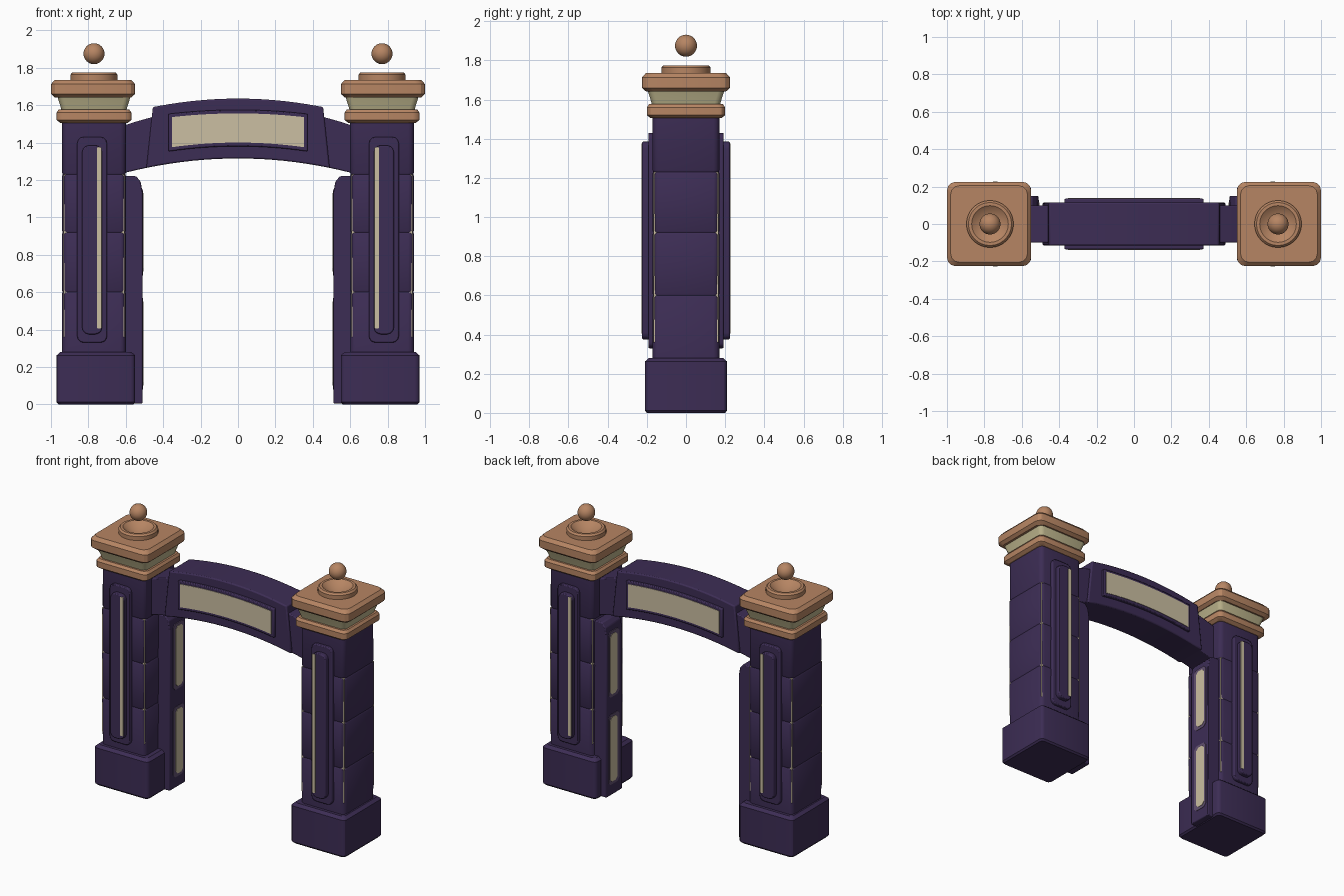
import bpy, bmesh
from math import cos, sin, pi, radians

if "Cube" in bpy.data.objects:
    bpy.data.objects.remove(bpy.data.objects["Cube"])


def material(name, rgb):
    m = bpy.data.materials.new(name)
    m.use_nodes = True
    m.diffuse_color = (*rgb, 1)
    bsdf = m.node_tree.nodes["Principled BSDF"]
    bsdf.inputs["Base Color"].default_value = (*rgb, 1)
    bsdf.inputs["Roughness"].default_value = 0.8
    return m


PURPLE = material("dark purple", (0.046, 0.026, 0.09))
COPPER = material("copper", (0.47, 0.235, 0.125))
CREAM = material("cream", (0.6, 0.52, 0.36))
OLIVE = material("pale olive", (0.52, 0.47, 0.27))
MAUVE = material("mauve", (0.12, 0.08, 0.16))


def finish(name, bm, mat, mirror="", bevel=0.0):
    """Turn a bmesh into an object, optionally bevelled and mirrored."""
    bmesh.ops.recalc_face_normals(bm, faces=bm.faces)
    mesh = bpy.data.meshes.new(name)
    bm.to_mesh(mesh)
    bm.free()
    mesh.materials.append(mat)
    obj = bpy.data.objects.new(name, mesh)
    bpy.context.collection.objects.link(obj)
    bpy.ops.object.select_all(action="DESELECT")
    obj.select_set(True)
    bpy.context.view_layer.objects.active = obj
    bpy.ops.object.shade_smooth_by_angle(angle=radians(30))
    if bevel:
        mod = obj.modifiers.new("Bevel", "BEVEL")
        mod.width, mod.segments = bevel, 2
    if mirror:
        mod = obj.modifiers.new("Mirror", "MIRROR")
        mod.use_axis = ("X" in mirror, "Y" in mirror, False)
        mod.use_mirror_merge = False
    return obj


def rounded_rect(cu, cv, hu, hv, r, steps=3):
    """Outline of a rectangle with rounded corners."""
    pts = []
    for i, (su, sv) in enumerate(((1, 1), (-1, 1), (-1, -1), (1, -1))):
        for k in range(steps + 1):
            a = (i + k / steps) * pi / 2
            pts.append((cu + su * (hu - r) + r * cos(a),
                        cv + sv * (hv - r) + r * sin(a)))
    return pts


def loft(bm, rings, cap_top=True):
    loops = [[bm.verts.new(p) for p in ring] for ring in rings]
    n = len(loops[0])
    for lo, hi in zip(loops, loops[1:]):
        for i in range(n):
            j = (i + 1) % n
            bm.faces.new((lo[i], lo[j], hi[j], hi[i]))
    bm.faces.new(loops[0])
    if cap_top:
        bm.faces.new(loops[-1])


def prism(name, outline, axis, a, b, mat, mirror="", bevel=0.0):
    """Extrude an outline along X or Y from a to b."""
    place = {"X": lambda d, u, v: (d, u, v), "Y": lambda d, u, v: (u, d, v)}[axis]
    bm = bmesh.new()
    loft(bm, [[place(d, u, v) for u, v in outline] for d in (a, b)])
    return finish(name, bm, mat, mirror, bevel)


def square_stack(name, cx, levels, r, mat, cap_top=True):
    """Stack of rounded squares (half width, height), mirrored to both pillars."""
    bm = bmesh.new()
    loft(bm, [[(x, y, z) for x, y in rounded_rect(cx, 0, h, h, r)]
              for h, z in levels], cap_top)
    return finish(name, bm, mat, "X")


def lathe(name, cx, profile, mat, steps=32):
    bm = bmesh.new()
    verts = [bm.verts.new((cx + r, 0, z)) for r, z in profile]
    edges = [bm.edges.new(e) for e in zip(verts, verts[1:])]
    bmesh.ops.spin(bm, geom=verts + edges, cent=(cx, 0, 0), axis=(0, 0, 1),
                   angle=2 * pi, steps=steps)
    bmesh.ops.remove_doubles(bm, verts=bm.verts, dist=0.0005)
    return finish(name, bm, mat, "X")


# Pillar base and shaft, the shaft made of slightly uneven blocks
PX, CX = 0.77, 0.775
square_stack("pillar_base", 0.76,
             [(0.2, 0), (0.21, 0.012), (0.21, 0.262), (0.19, 0.28)], 0.025, PURPLE)
shaft = [(0.17, 0.27)]
for joint in (0.6, 0.92, 1.23):
    shaft += [(0.172, joint - 0.01), (0.167, joint), (0.171, joint + 0.01)]
square_stack("pillar_shaft", PX, shaft + [(0.17, 1.51)], 0.03, PURPLE)

# Cream strips in the shaft corners
for side in (-1, 1):
    prism("corner_strip", rounded_rect(PX + side * 0.154, 0.795, 0.01, 0.435, 0.004),
          "Y", 0.144, 0.165, CREAM, "XY")

# Trim panels on the front and back of each pillar
prism("trim_panel_outer", rounded_rect(0.78, 0.88, 0.08, 0.55, 0.035),
      "Y", 0.16, 0.192, PURPLE, "XY", 0.006)
prism("trim_panel_inner", rounded_rect(0.78, 0.88, 0.053, 0.505, 0.035),
      "Y", 0.185, 0.224, PURPLE, "XY", 0.006)
prism("trim_light_strip", rounded_rect(0.742, 0.89, 0.012, 0.485, 0.006),
      "Y", 0.22, 0.227, CREAM, "XY")

# Open gate leaf on the inner side of each pillar, with two windows
leaf = [(0.62, 0.005), (0.51, 0.005), (0.51, 1.13), (0.52, 1.19),
        (0.545, 1.22), (0.62, 1.22)]
prism("gate_leaf", leaf, "Y", -0.025, 0.15, PURPLE, "X", 0.006)
for low, high in ((0.08, 0.57), (0.69, 1.15)):
    mid, half = (low + high) / 2, (high - low) / 2
    prism("window_border", rounded_rect(0.07, mid, 0.058, half, 0.02, 1),
          "X", 0.507, 0.515, MAUVE, "X")
    prism("window_pane", rounded_rect(0.075, mid, 0.04, half - 0.02, 0.02, 1),
          "X", 0.504, 0.512, CREAM, "X")

# Cap: lower ring, flared neck, upper slab, hollow disc and floating ball
square_stack("cap_lower_ring", PX,
             [(0.18, 1.505), (0.2, 1.52), (0.2, 1.56), (0.188, 1.577)], 0.035, COPPER)
square_stack("cap_neck", PX, [(0.173, 1.57), (0.178, 1.59), (0.197, 1.65)],
             0.03, OLIVE)
square_stack("cap_slab", CX,
             [(0.205, 1.642), (0.225, 1.66), (0.225, 1.712), (0.205, 1.735),
              (0.085, 1.735)], 0.045, COPPER, cap_top=False)
lathe("cap_disc", PX, [(0.126, 1.73), (0.126, 1.763), (0.115, 1.775),
                       (0.098, 1.775), (0, 1.7)], COPPER)
ball = [(0.056 * sin(i * pi / 16), 1.875 - 0.056 * cos(i * pi / 16)) for i in range(17)]
lathe("cap_ball", PX, ball, COPPER)


# Arch beam: raised middle, lower ends, sign frame and sign plate
def band(x0, x1, top, bottom, steps=16):
    xs = [x0 + (x1 - x0) * i / steps for i in range(steps + 1)]
    return [(x, bottom(x)) for x in xs] + [(x, top(x)) for x in reversed(xs)]


def arc(height, drop):
    return lambda x: height - drop * x * x


under = arc(1.315, 0.21)
middle = band(-0.49, 0.49, arc(1.635, 0.22), under)
last = len(middle) - 1
middle[17] = (0.455, 1.59)
middle[last] = (-0.455, 1.59)
prism("arch_middle", middle, "Y", -0.115, 0.115, PURPLE, "", 0.008)
prism("arch_end", band(0.44, 0.63, arc(1.595, 0.28), under, 4),
      "Y", -0.1, 0.1, PURPLE, "X", 0.006)
for side in (-1, 1):
    prism("sign_frame", band(-0.372, 0.372, arc(1.575, 0.16), arc(1.38, 0.2)),
          "Y", side * 0.1, side * 0.135, PURPLE, "", 0.006)
    prism("sign_plate", band(-0.352, 0.352, arc(1.556, 0.16), arc(1.4, 0.2)),
          "Y", side * 0.131, side * 0.138, CREAM)
